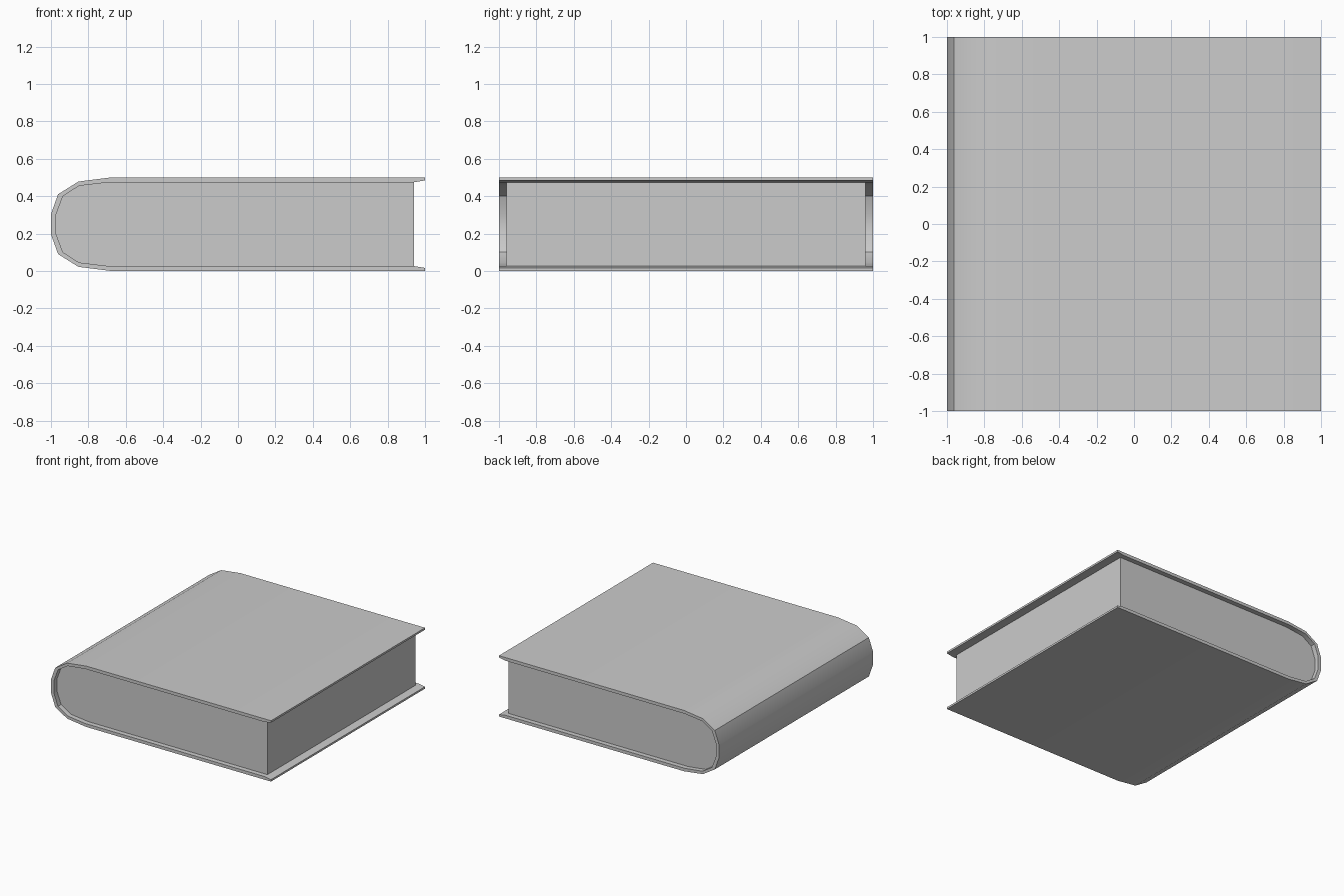
import bpy, bmesh, math

if "Cube" in bpy.data.objects:
    bpy.data.objects.remove(bpy.data.objects["Cube"])

MID = 0.25  # half of the book thickness


def mirrored(points):
    # complete an upper half profile with its reflection below mid height
    return points + [(x, 2 * MID - z) for x, z in reversed(points)]


def extrude_profile(name, profile, half_depth):
    # closed x/z outline swept along y
    bm = bmesh.new()
    face = bm.faces.new([bm.verts.new((x, -half_depth, z)) for x, z in profile])
    ext = bmesh.ops.extrude_face_region(bm, geom=[face])
    moved = [v for v in ext["geom"] if isinstance(v, bmesh.types.BMVert)]
    bmesh.ops.translate(bm, verts=moved, vec=(0, 2 * half_depth, 0))
    bmesh.ops.recalc_face_normals(bm, faces=bm.faces)
    mesh = bpy.data.meshes.new(name)
    bm.to_mesh(mesh)
    bm.free()
    obj = bpy.data.objects.new(name, mesh)
    bpy.context.collection.objects.link(obj)
    bpy.ops.object.select_all(action="DESELECT")
    obj.select_set(True)
    bpy.context.view_layer.objects.active = obj
    bpy.ops.object.shade_smooth_by_angle(angle=math.radians(30))
    return obj


# upper halves of the outer and inner cover outlines, fore edge to spine
outer = [(1, 0.5), (-0.68, 0.5), (-0.853, 0.478), (-0.962, 0.41), (-1, 0.304)]
inner = [(0.94, 0.474), (-0.69, 0.474), (-0.85, 0.455), (-0.936, 0.4), (-0.972, 0.304)]

# wrapped cover with rounded spine and tapered fore edges
tip_low, tip_high = (1, 0.016), (1, 0.484)
extrude_profile("cover", mirrored(outer) + [tip_low] + mirrored(inner)[::-1] + [tip_high], 1.0)

# page block filling the cover, slightly recessed at head and tail
extrude_profile("pages", mirrored(inner), 0.96)
